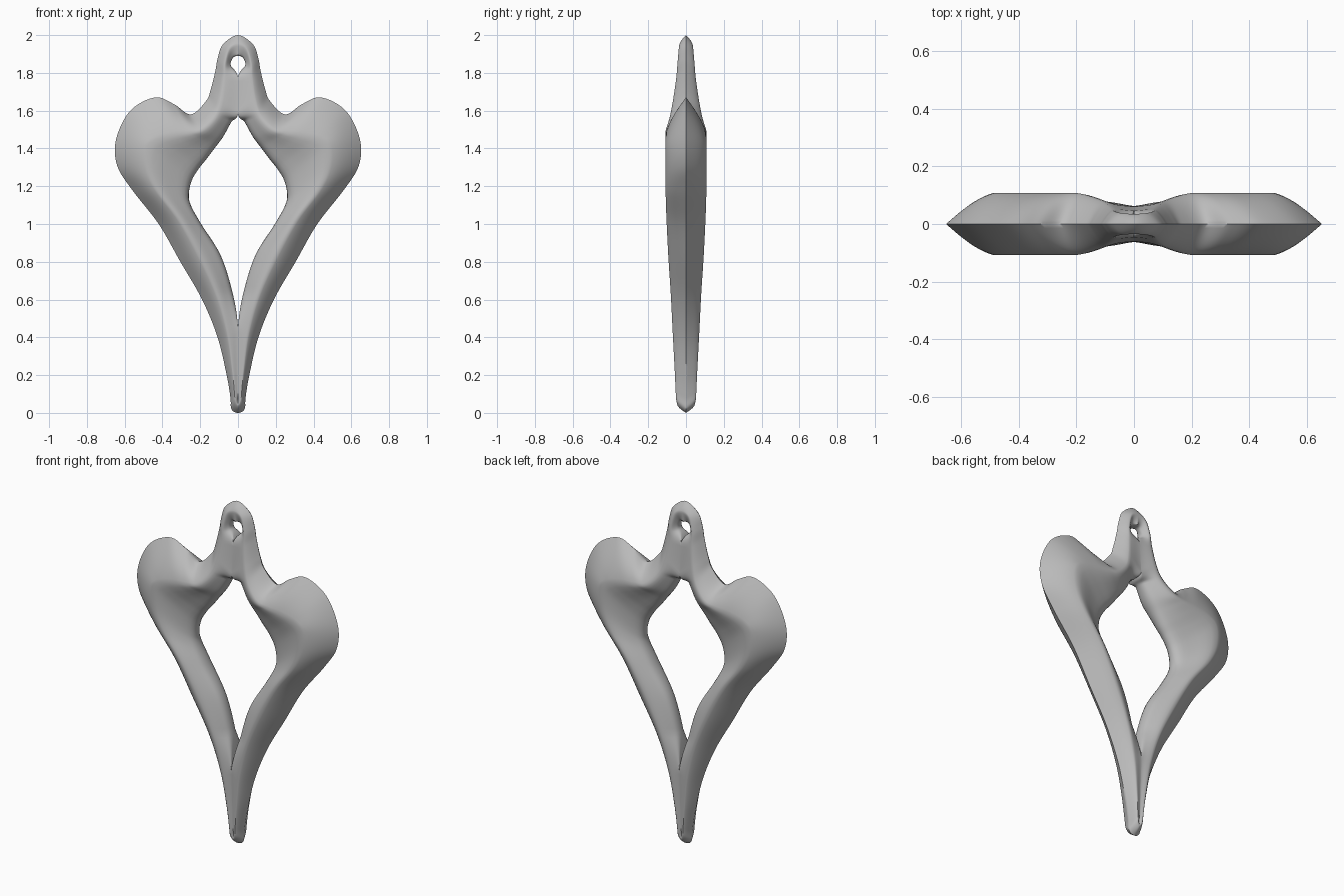
import bpy, bmesh, math
from mathutils import Vector

cube = bpy.data.objects.get("Cube")
if cube:
    bpy.data.objects.remove(cube)

# Guide lines of the left half, from the bottom tip round the lobe to the top
# Outer edge (x, z)
OUTER = [(0, 0), (.035, .02), (.04, .08), (.06, .2), (.108, .4), (.19, .6),
         (.305, .8), (.42, 1), (.56, 1.18), (.64, 1.31), (.645, 1.45),
         (.57, 1.6), (.44, 1.67), (.34, 1.635), (.25, 1.58), (.17, 1.65),
         (.145, 1.71), (.12, 1.81), (.107, 1.88), (.08, 1.95), (0, 2)]
# Crest (x, z, half thickness)
CREST = [(0, .04, .045), (.015, .07, .052), (.02, .12, .055), (.03, .23, .06),
         (.055, .42, .07), (.11, .62, .08), (.2, .82, .093), (.31, 1.02, .103),
         (.43, 1.18, .108), (.48, 1.3, .108), (.48, 1.41, .108),
         (.43, 1.45, .108), (.34, 1.47, .108), (.26, 1.48, .108),
         (.19, 1.5, .106), (.12, 1.57, .085), (.09, 1.66, .068),
         (.075, 1.77, .052), (.07, 1.85, .045), (.045, 1.93, .038),
         (0, 1.95, .035)]
# Inner edge (x, z): centre line, large opening, neck, small hole
INNER = [(0, .08), (0, .1), (0, .15), (0, .26), (0, .45), (.025, .62),
         (.09, .83), (.195, 1), (.25, 1.1), (.26, 1.16), (.245, 1.23),
         (.21, 1.29), (.17, 1.34), (.125, 1.4), (.08, 1.46), (.035, 1.54),
         (0, 1.585), (0, 1.775), (.038, 1.84), (.026, 1.88), (0, 1.89)]
STEPS = 8
ACROSS = 10


def smooth_line(points):
    """Spline through the points, continued by reflection at both ends."""
    pts = [Vector(p) for p in points]
    first, last = pts[1].copy(), pts[-2].copy()
    first.x, last.x = -first.x, -last.x
    pts = [first] + pts + [last]
    line = []
    for i in range(1, len(pts) - 2):
        a, b, c, d = pts[i - 1:i + 3]
        for k in range(STEPS):
            t = k / STEPS
            line.append(b + t / 2 * ((c - a) + t * ((2 * a - 5 * b + 4 * c - d)
                        + t * (3 * b - a - 3 * c + d))))
    line.append(pts[-2])
    for p in line:
        p.x = max(p.x, 0)
    return line


def section(outer, crest, inner):
    """Front half of one cross-section, from outer to inner edge."""
    thick = crest.z
    top = crest.to_2d()
    closed = max(0, 1 - inner.x / .03)
    rim = thick * (.5 + .4 * closed)
    pts = []
    for j in range(ACROSS):
        s = j / ACROSS
        p = outer.lerp(top, s)
        pts.append((p.x, thick * (.6 * math.sin(s * math.pi / 2) + .4 * s), p.y))
    for j in range(ACROSS + 1):
        u = math.sin(j / ACROSS * math.pi / 2)
        p = top.lerp(inner, u)
        y = rim + (thick - rim) * (1 + math.cos(math.pi * u)) / 2
        y *= closed + (1 - closed) * math.sqrt(max(0, 1 - u ** 8))
        pts.append((p.x, y, p.y))
    return pts


# Loft the sections on all four quarters, closing the walls of the openings
bm = bmesh.new()
inner_line = smooth_line(INNER)
sections = [section(*p) for p in
            zip(smooth_line(OUTER), smooth_line(CREST), inner_line)]
for side in (1, -1):
    rows = []
    for pts in sections:
        loop = [(side * x, -y, z) for x, y, z in pts]
        loop += [(side * x, y, z) for x, y, z in reversed(pts)]
        rows.append([bm.verts.new(p) for p in loop])
    for i in range(len(rows) - 1):
        a, b = rows[i], rows[i + 1]
        solid = max(inner_line[i].x, inner_line[i + 1].x) < 1e-5
        for j in range(len(a) - 1):
            if solid and j == len(a) // 2 - 1:
                continue
            bm.faces.new((a[j], a[j + 1], b[j + 1], b[j]))
bmesh.ops.remove_doubles(bm, verts=bm.verts[:], dist=.0003)
bmesh.ops.dissolve_degenerate(bm, edges=bm.edges[:], dist=.0001)
bmesh.ops.recalc_face_normals(bm, faces=bm.faces[:])

mesh = bpy.data.meshes.new("pendant_body")
bm.to_mesh(mesh)
bm.free()
pendant = bpy.data.objects.new("pendant_body", mesh)
bpy.context.collection.objects.link(pendant)

# Plain grey material
grey = bpy.data.materials.new("plain_grey")
grey.use_nodes = True
colour = (.5, .5, .5, 1)
grey.diffuse_color = colour
grey.node_tree.nodes["Principled BSDF"].inputs["Base Color"].default_value = colour
mesh.materials.append(grey)

bpy.context.view_layer.objects.active = pendant
pendant.select_set(True)
bpy.ops.object.shade_smooth_by_angle(angle=math.radians(50))
